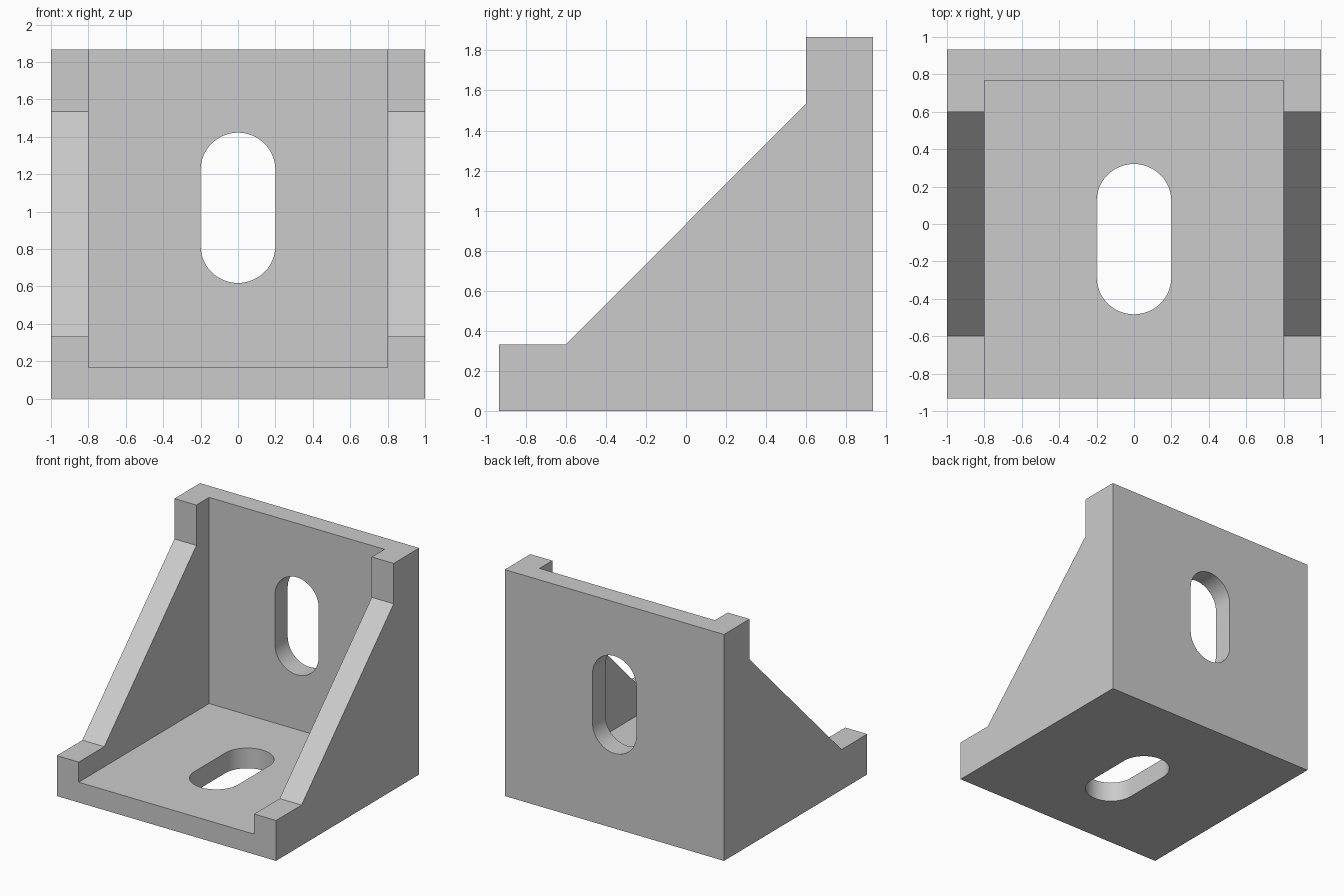
import bpy
import bmesh
from math import pi, sin, cos, radians
from mathutils import Vector

cube = bpy.data.objects.get("Cube")
if cube:
    bpy.data.objects.remove(cube, do_unlink=True)

HALF_W, HALF_D, HEIGHT = 1.0, 0.933, 1.867
PLATE, WALL, LIP = 0.167, 0.2, 0.333
SLOT_R, SLOT_HALF = 0.2, 0.202
SEGMENTS = 24

grey = bpy.data.materials.new("light_grey")
grey.use_nodes = True
grey.diffuse_color = (0.6, 0.6, 0.6, 1)
grey.node_tree.nodes["Principled BSDF"].inputs["Base Color"].default_value = (0.6, 0.6, 0.6, 1)


def prism(name, points, direction):
    """Extrude a closed planar outline along a direction."""
    bm = bmesh.new()
    face = bm.faces.new([bm.verts.new(p) for p in points])
    result = bmesh.ops.extrude_face_region(bm, geom=[face])
    moved = [v for v in result["geom"] if isinstance(v, bmesh.types.BMVert)]
    bmesh.ops.translate(bm, verts=moved, vec=Vector(direction))
    if face.is_valid and any(len(e.link_faces) > 2 for e in face.edges):
        bm.faces.remove(face)
    bmesh.ops.holes_fill(bm, edges=[e for e in bm.edges if e.is_boundary])
    bmesh.ops.recalc_face_normals(bm, faces=bm.faces)
    mesh = bpy.data.meshes.new(name)
    bm.to_mesh(mesh)
    bm.free()
    mesh.materials.append(grey)
    obj = bpy.data.objects.new(name, mesh)
    bpy.context.collection.objects.link(obj)
    return obj


def slot_outline():
    """Rounded slot: two half circles joined by straight sides."""
    points = []
    for centre, start in ((SLOT_HALF, 0), (-SLOT_HALF, pi)):
        for i in range(SEGMENTS + 1):
            a = start + pi * i / SEGMENTS
            points.append((SLOT_R * cos(a), centre + SLOT_R * sin(a)))
    return points


# Bracket body from its side profile
shoulder = HALF_D - LIP
profile = [(-HALF_D, 0), (HALF_D, 0), (HALF_D, HEIGHT), (shoulder, HEIGHT),
           (shoulder, HEIGHT - LIP), (-shoulder, LIP), (-HALF_D, LIP)]
bracket = prism("corner_bracket", [(-HALF_W, y, z) for y, z in profile], (2 * HALF_W, 0, 0))

# Open space between the side gussets
inner = HALF_W - WALL
back = HALF_D - PLATE
cavity = prism("cavity_cutter",
               [(-inner, -2, PLATE), (inner, -2, PLATE), (inner, back, PLATE), (-inner, back, PLATE)],
               (0, 0, 3))

# Mounting slots through the back plate and the base plate
outline = slot_outline()
back_slot = prism("back_slot_cutter", [(u, back - 0.2, 1.02 + v) for u, v in outline], (0, 0.6, 0))
base_slot = prism("base_slot_cutter", [(u, v - 0.081, -0.2) for u, v in outline], (0, 0, 0.6))

bpy.ops.object.select_all(action="DESELECT")
bpy.context.view_layer.objects.active = bracket
bracket.select_set(True)
for cutter in (cavity, back_slot, base_slot):
    cutter.hide_render = True
    cut = bracket.modifiers.new(cutter.name, "BOOLEAN")
    cut.operation = "DIFFERENCE"
    cut.solver = "EXACT"
    cut.object = cutter
    bpy.ops.object.modifier_apply(modifier=cut.name)
    bpy.data.objects.remove(cutter, do_unlink=True)

# Smooth slot ends with crisp edges elsewhere
bpy.ops.object.shade_smooth_by_angle(angle=radians(30))
